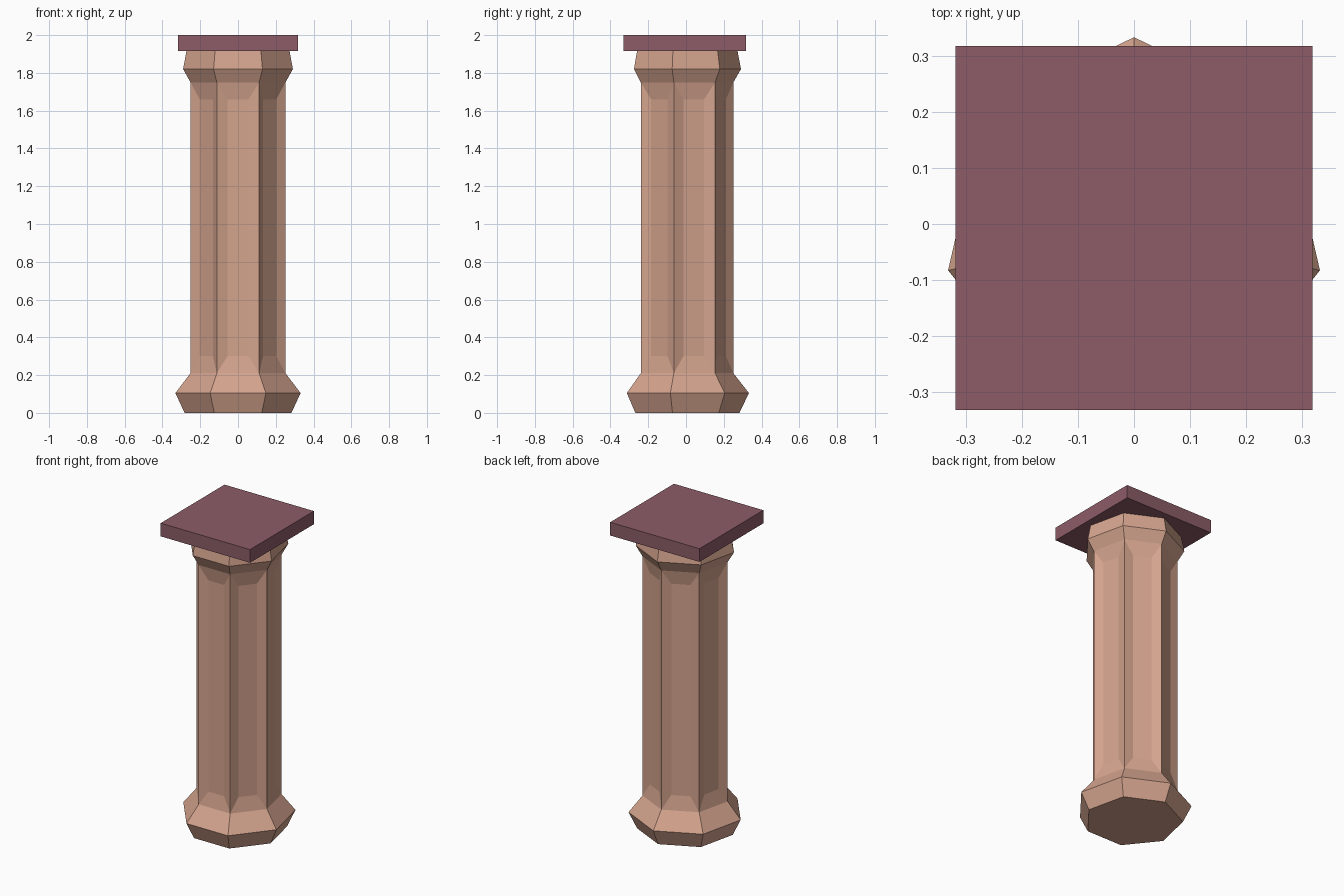
import bpy, bmesh, math
from mathutils import Vector

if "Cube" in bpy.data.objects:
    bpy.data.objects.remove(bpy.data.objects["Cube"])

SIDES = 7
CY = -0.007  # column axis, offset so the whole model is centred


def material(name, rgb):
    m = bpy.data.materials.new(name)
    m.diffuse_color = (*rgb, 1)
    m.use_nodes = True
    m.node_tree.nodes["Principled BSDF"].inputs["Base Color"].default_value = m.diffuse_color
    return m


def finish(bm, name, mat):
    bmesh.ops.recalc_face_normals(bm, faces=bm.faces)
    me = bpy.data.meshes.new(name)
    bm.to_mesh(me)
    bm.free()
    me.materials.append(mat)
    ob = bpy.data.objects.new(name, me)
    bpy.context.collection.objects.link(ob)
    return ob


stone = material("tan stone", (0.66, 0.37, 0.27))
plum = material("plum stone", (0.262, 0.107, 0.136))

# Column: seven-sided profile (radius, height) from foot to capital
profile = [(0.29, 0), (0.34, 0.105), (0.258, 0.21),
           (0.258, 1.75), (0.298, 1.82), (0.28, 1.915)]
bm = bmesh.new()
rings = []
for r, z in profile:
    angles = [math.pi / 2 + math.tau * i / SIDES for i in range(SIDES)]
    rings.append([bm.verts.new((r * math.cos(a), CY + r * math.sin(a), z)) for a in angles])
bm.faces.new(rings[0])
bm.faces.new(rings[-1])
shaft_faces = []
for k, (lo, hi) in enumerate(zip(rings, rings[1:])):
    for i in range(SIDES):
        j = (i + 1) % SIDES
        f = bm.faces.new((lo[i], lo[j], hi[j], hi[i]))
        if k == 2:
            shaft_faces.append(f)

# Shallow sunken panel on every shaft face
for f in shaft_faces:
    a, b, c, d = f.verts
    mid = (a.co + b.co + c.co + d.co) / 4
    inward = (Vector((0, CY, mid.z)) - mid).normalized() * 0.018
    inner = []
    for v in (a, b, c, d):
        p = mid + (v.co - mid) * 0.5
        p.z = v.co.z + (0.09 if v.co.z < mid.z else -0.09)
        inner.append(bm.verts.new(p + inward))
    outer = [a, b, c, d]
    bm.faces.remove(f)
    bm.faces.new(inner)
    for i in range(4):
        j = (i + 1) % 4
        bm.faces.new((outer[i], outer[j], inner[j], inner[i]))
finish(bm, "column", stone)

# Square slab on top
bm = bmesh.new()
bmesh.ops.create_cube(bm, size=1)
bmesh.ops.scale(bm, vec=(0.636, 0.649, 0.085), verts=bm.verts)
bmesh.ops.translate(bm, vec=(0, -0.0075, 1.9575), verts=bm.verts)
finish(bm, "top_slab", plum)
